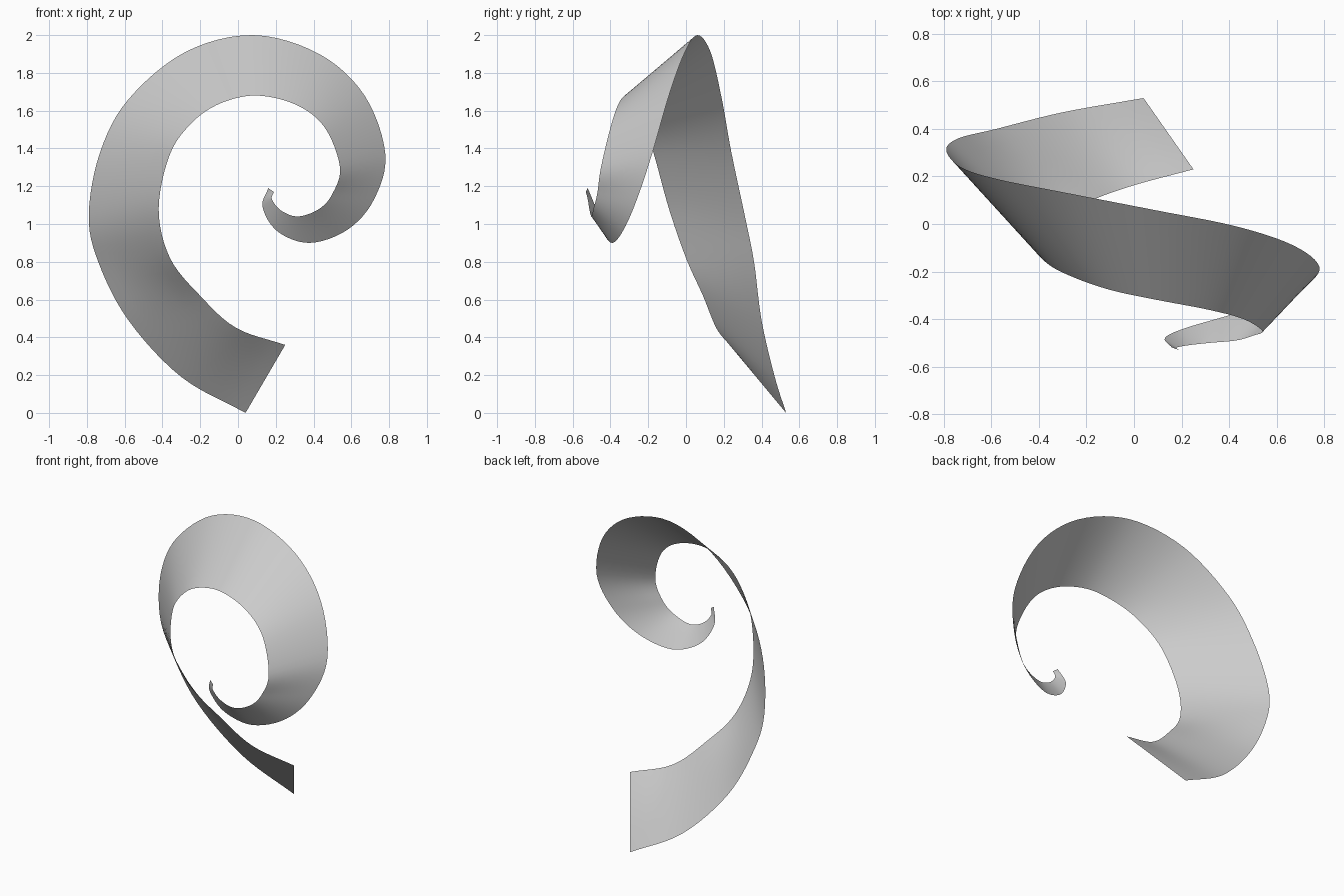
import bpy
import bmesh
from mathutils import Vector

STEPS_PER_SPAN = 6
STRIPS_ACROSS = 6

# Remove the default cube
default_cube = bpy.data.objects.get("Cube")
if default_cube:
    bpy.data.objects.remove(default_cube, do_unlink=True)


def make_material(name, colour):
    material = bpy.data.materials.new(name)
    material.use_nodes = True
    material.diffuse_color = colour
    shader = material.node_tree.nodes["Principled BSDF"]
    shader.inputs["Base Color"].default_value = colour
    return material


def smooth_path(points, steps):
    """Pass a smooth curve through every guide point."""
    first = points[0] * 2 - points[1]
    last = points[-1] * 2 - points[-2]
    padded = [first] + points + [last]
    path = []
    for before, start, end, after in zip(padded, padded[1:], padded[2:], padded[3:]):
        leave = (end - before) / 2
        arrive = (after - start) / 2
        for step in range(steps):
            t = step / steps
            ease = t * t * (3 - 2 * t)
            bend_out = t * (1 - t) ** 2
            bend_in = t * t * (t - 1)
            path.append(start.lerp(end, ease) + leave * bend_out + arrive * bend_in)
    path.append(points[-1])
    return path


def build_ribbon(name, outer, inner, strips, material):
    """Span two edge paths with a single sheet of quads."""
    bm = bmesh.new()
    rows = [
        [bm.verts.new(a.lerp(b, i / strips)) for i in range(strips + 1)]
        for a, b in zip(outer, inner)
    ]
    for row, following in zip(rows, rows[1:]):
        for i in range(strips):
            bm.faces.new((row[i], row[i + 1], following[i + 1], following[i]))
    for face in bm.faces:
        face.smooth = True
    mesh = bpy.data.meshes.new(name)
    bm.to_mesh(mesh)
    bm.free()
    mesh.materials.append(material)
    ribbon = bpy.data.objects.new(name, mesh)
    bpy.context.collection.objects.link(ribbon)
    return ribbon


# Rungs of the spiral, wide end to tip: outer edge, then inner edge
rungs = [
    ((.04, .53, 0), (.25, .23, .36)),
    ((-.3, .47, .19), (-.01, .16, .45)),
    ((-.58, .4, .49), (-.2, .09, .62)),
    ((-.74, .36, .8), (-.36, 0, .82)),
    ((-.79, .31, 1.05), (-.42, -.09, 1.08)),
    ((-.73, .24, 1.38), (-.36, -.17, 1.37)),
    ((-.58, .19, 1.66), (-.24, -.23, 1.54)),
    ((-.28, .13, 1.91), (-.09, -.28, 1.64)),
    ((.08, .06, 2), (.1, -.32, 1.68)),
    ((.43, -.01, 1.9), (.31, -.36, 1.63)),
    ((.67, -.09, 1.68), (.46, -.4, 1.51)),
    ((.78, -.18, 1.37), (.54, -.45, 1.3)),
    ((.72, -.26, 1.13), (.5, -.47, 1.16)),
    ((.58, -.33, .97), (.43, -.49, 1.08)),
    ((.38, -.39, .9), (.32, -.5, 1.04)),
    ((.21, -.44, .96), (.23, -.51, 1.07)),
    ((.13, -.48, 1.09), (.18, -.52, 1.13)),
    ((.16, -.52, 1.19), (.19, -.53, 1.17)),
]
outer_edge = smooth_path([Vector(pair[0]) for pair in rungs], STEPS_PER_SPAN)
inner_edge = smooth_path([Vector(pair[1]) for pair in rungs], STEPS_PER_SPAN)

# Spiral ribbon
light_grey = make_material("light grey", (.6, .6, .6, 1))
build_ribbon("spiral_ribbon", outer_edge, inner_edge, STRIPS_ACROSS, light_grey)
